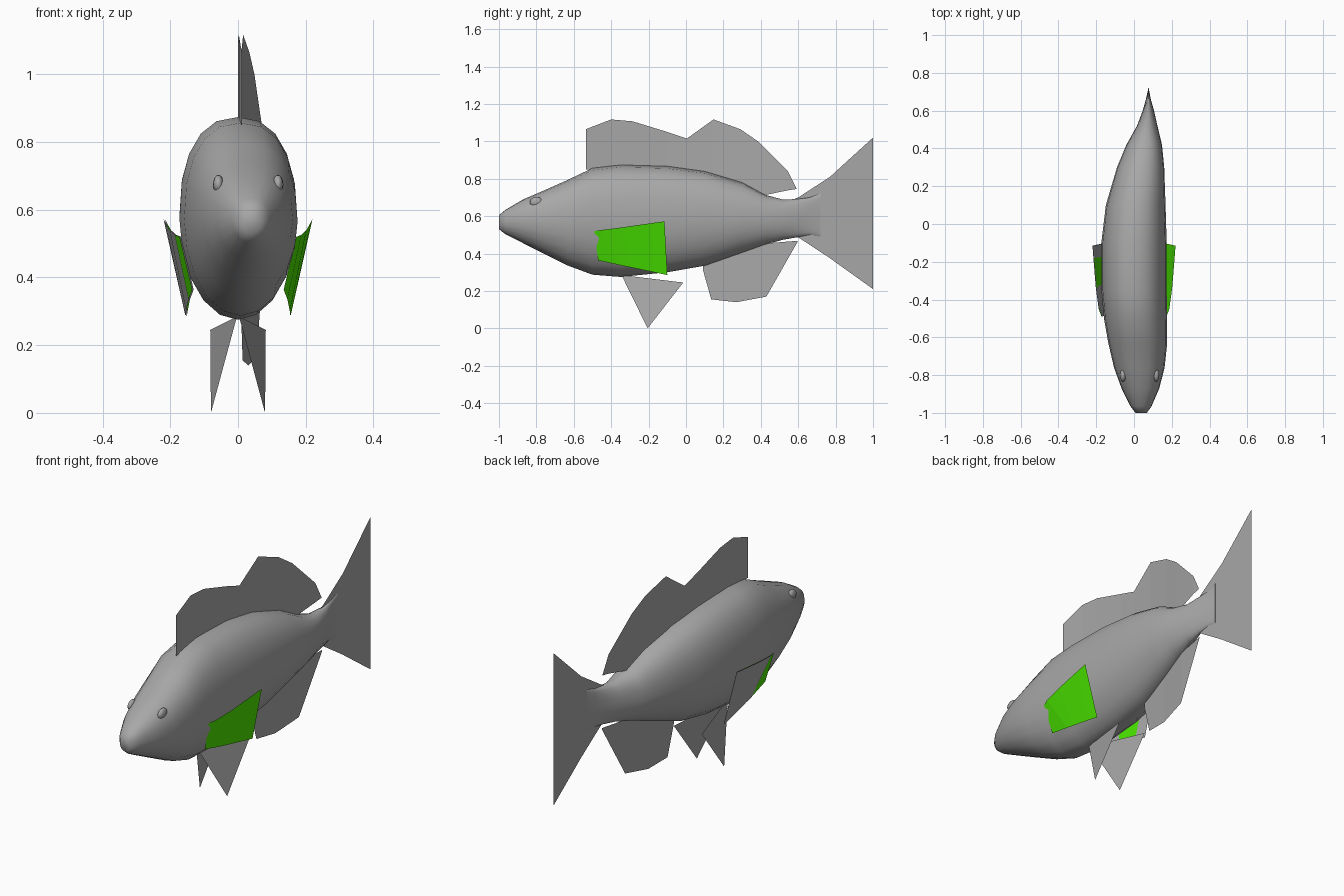
import bpy, bmesh, math

cube = bpy.data.objects.get("Cube")
if cube:
    bpy.data.objects.remove(cube, do_unlink=True)


def material(name, rgb):
    m = bpy.data.materials.new(name)
    m.use_nodes = True
    m.diffuse_color = (*rgb, 1)
    m.node_tree.nodes["Principled BSDF"].inputs["Base Color"].default_value = (*rgb, 1)
    return m


GREY = material("scale_grey", (0.39, 0.39, 0.39))
GREEN = material("fin_green", (0.07, 0.8, 0.0))

# Body stations: y, centre x, half width, bottom z, top z
STATIONS = [
    (-1.0, .038, .03, .53, .605), (-.965, .037, .056, .503, .634),
    (-.87, .034, .1, .455, .69), (-.76, .028, .134, .40, .737),
    (-.63, .02, .156, .335, .795), (-.5, .008, .167, .287, .857),
    (-.35, 0, .173, .275, .874), (-.1, 0, .173, .30, .867),
    (.1, .009, .158, .335, .84), (.3, .035, .125, .405, .78),
    (.42, .054, .094, .448, .715), (.52, .07, .054, .474, .688),
    (.6, .076, .03, .488, .692), (.66, .076, .013, .50, .70),
    (.72, .077, .001, .49, .72),
]
SIDES = 20


def spine(y):
    """Sideways position of the bent centre line at y."""
    for a, b in zip(STATIONS, STATIONS[1:]):
        if a[0] <= y <= b[0]:
            return a[1] + (b[1] - a[1]) * (y - a[0]) / (b[0] - a[0])
    return STATIONS[-1][1]


def add_object(name, bm, mats, smooth=None):
    mesh = bpy.data.meshes.new(name)
    bm.to_mesh(mesh)
    bm.free()
    for m in mats:
        mesh.materials.append(m)
    obj = bpy.data.objects.new(name, mesh)
    bpy.context.collection.objects.link(obj)
    if smooth:
        bpy.ops.object.select_all(action='DESELECT')
        obj.select_set(True)
        bpy.context.view_layer.objects.active = obj
        bpy.ops.object.shade_smooth_by_angle(angle=math.radians(smooth))


def bridge(bm, rings, closed):
    for a, b in zip(rings, rings[1:]):
        n = len(a)
        for i in range(n if closed else n - 1):
            j = (i + 1) % n
            bm.faces.new((a[i], a[j], b[j], b[i]))


# Body: lofted rings, with fuller shoulders than belly
bm = bmesh.new()
rings = []
for y, cx, w, low, high in STATIONS:
    ring = []
    for i in range(SIDES):
        t = math.tau * i / SIDES
        c, s = math.cos(t), math.sin(t)
        power = 0.85 if s > 0 else 1.0
        x = cx + w * math.copysign(abs(c) ** power, c)
        z = (low + high) / 2 + (high - low) / 2 * math.copysign(abs(s) ** power, s)
        ring.append(bm.verts.new((x, y, z)))
    rings.append(ring)
bridge(bm, rings, True)
bm.faces.new(rings[0])
bm.faces.new(rings[-1])
bmesh.ops.recalc_face_normals(bm, faces=bm.faces)
add_object("body", bm, [GREY], 65)

# Eyes: shallow bumps sunk into the head
for side, label in ((1, "left"), (-1, "right")):
    bm = bmesh.new()
    bmesh.ops.create_uvsphere(bm, u_segments=12, v_segments=8, radius=1)
    for v in bm.verts:
        v.co = (.03 + side * .088 + v.co.x * .016, -.8 + v.co.y * .035, .675 + v.co.z * .028)
    add_object(label + "_eye", bm, [GREY], 60)


# Middle fins: thin sheets along the spine, given as (y, top z, bottom z)
def middle_fin(name, outline):
    bm = bmesh.new()
    rows = [[bm.verts.new((spine(y), y, z)) for z in zs] for y, *zs in outline]
    bridge(bm, rows, False)
    add_object(name, bm, [GREY])


middle_fin("dorsal_fin", [
    (-.535, 1.065, .85), (-.4, 1.117, .85), (-.285, 1.107, .85), (-.1, 1.05, .84),
    (.005, 1.015, .83), (.147, 1.117, .80), (.29, 1.065, .75), (.385, 1.0, .705),
    (.545, .84, .738), (.59, .75, .745)])
middle_fin("anal_fin", [
    (.09, .36, .315), (.135, .38, .155), (.27, .42, .14), (.43, .455, .17),
    (.595, .468, .46)])
middle_fin("tail_fin", [
    (.55, .68, .485), (.6, .70, .487), (.77, .81, .375), (.8, .838, .353),
    (1.0, 1.02, .21)])

# Pelvic fins: splayed triangles below the belly
for side, label in ((1, "left"), (-1, "right")):
    bm = bmesh.new()
    bm.faces.new([bm.verts.new((side * x, y, z)) for x, y, z in
                  ((.003, -.345, .285), (.08, -.205, 0), (.082, -.015, .245))])
    add_object(label + "_pelvic_fin", bm, [GREY])

# Pectoral fins: flared sheets, given as top and bottom points from front to back
PECTORAL = [
    ((.172, -.49, .52), (.135, -.47, .364)),
    ((.187, -.45, .526), (.146, -.34, .335)),
    ((.202, -.34, .54), (.148, -.29, .325)),
    ((.215, -.18, .563), (.153, -.17, .30)),
    ((.22, -.115, .572), (.155, -.10, .285)),
]


def pectoral_sheet(name, side, offset, colours):
    bm = bmesh.new()
    rows = [[bm.verts.new((side * (x + offset), y, z)) for x, y, z in row]
            for row in PECTORAL]
    bridge(bm, rows, False)
    for face, colour in zip(bm.faces, colours):
        face.material_index = colour
    add_object(name, bm, [GREY, GREEN])


pectoral_sheet("left_pectoral_fin", 1, 0, (1, 1, 1, 1))
pectoral_sheet("right_pectoral_fin_outer", -1, 0, (1, 0, 0, 0))
pectoral_sheet("right_pectoral_fin_inner", -1, -.004, (0, 0, 1, 0))
